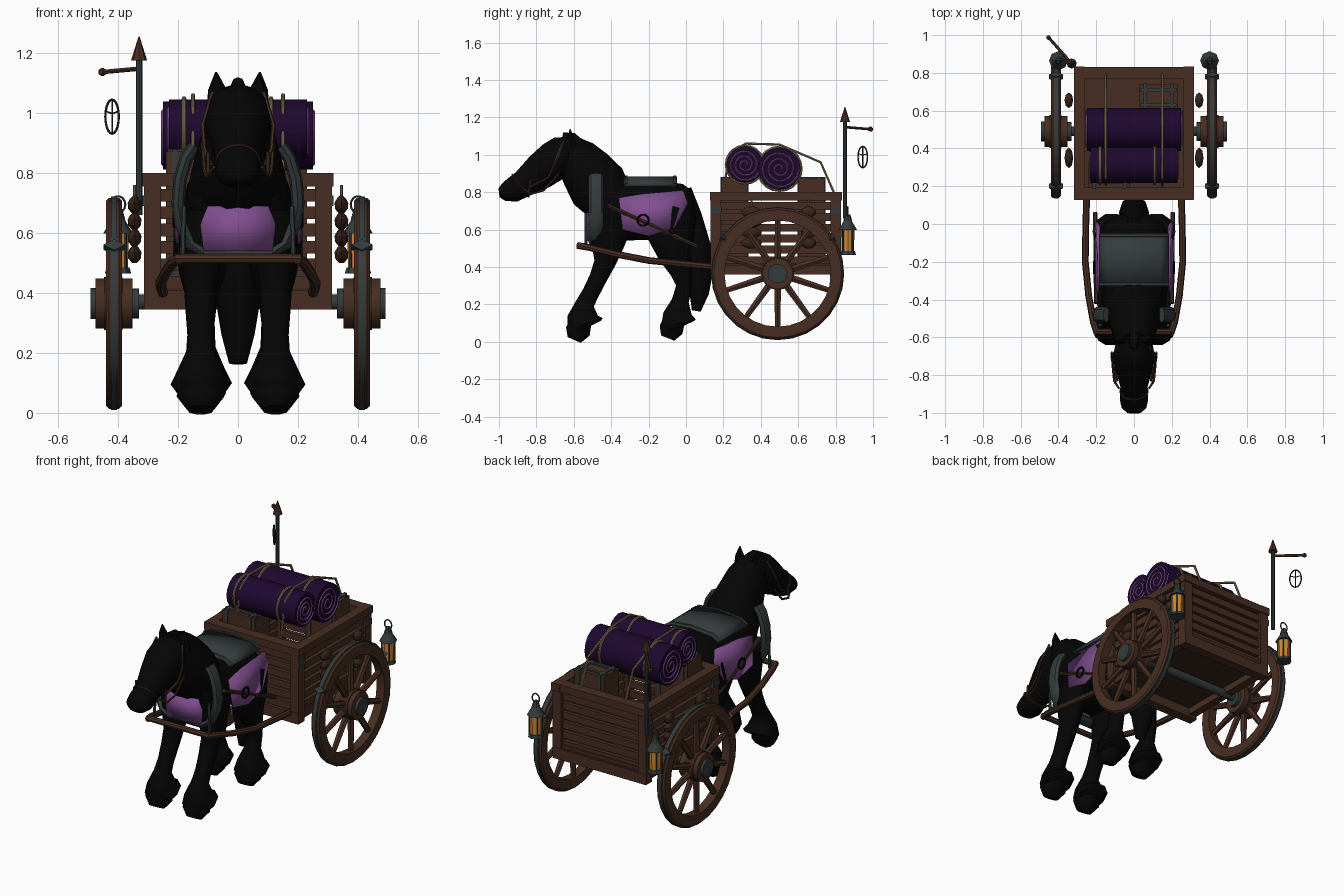
import bpy, bmesh, math
from mathutils import Vector

if "Cube" in bpy.data.objects:
    bpy.data.objects.remove(bpy.data.objects["Cube"])

X, Y, Z = Vector((1, 0, 0)), Vector((0, 1, 0)), Vector((0, 0, 1))


def material(name, rgb):
    m = bpy.data.materials.new(name)
    m.diffuse_color = (*rgb, 1)
    m.use_nodes = True
    m.node_tree.nodes["Principled BSDF"].inputs["Base Color"].default_value = m.diffuse_color
    return m


BLACK = material("coat black", (0.0015, 0.0015, 0.0015))
WOOD = material("wood brown", (0.062, 0.027, 0.016))
DARKWOOD = material("dark wood", (0.040, 0.018, 0.011))
IRON = material("slate iron", (0.034, 0.044, 0.045))
PURPLE = material("deep purple", (0.013, 0.0023, 0.028))
TRIM = material("roll edge purple", (0.18, 0.06, 0.23))
CLOTH = material("light purple", (0.22, 0.078, 0.28))
AMBER = material("amber glass", (0.62, 0.24, 0.035))
ROPE = material("rope tan", (0.23, 0.165, 0.085))


def finish(name, bm, mat, angle=40):
    bmesh.ops.recalc_face_normals(bm, faces=bm.faces[:])
    me = bpy.data.meshes.new(name)
    bm.to_mesh(me)
    bm.free()
    me.materials.append(mat)
    for p in me.polygons:
        p.use_smooth = True
    me.set_sharp_from_angle(angle=math.radians(angle))
    ob = bpy.data.objects.new(name, me)
    bpy.context.collection.objects.link(ob)
    return ob


def sweep(name, pts, mat, ref=X, n=8, closed=False, angle=40):
    """Skin elliptical rings (x, y, z, radius along ref, other radius) along a path."""
    bm = bmesh.new()
    P = [Vector(p[:3]) for p in pts]
    rings, N = [], len(P)
    for i, p in enumerate(pts):
        a, b = (P[i - 1], P[(i + 1) % N]) if closed else (P[max(i - 1, 0)], P[min(i + 1, N - 1)])
        t = (b - a).normalized()
        u = ref - t * ref.dot(t)
        if u.length < 0.05:
            u = Y - t * Y.dot(t) if abs(ref.x) > 0.5 else X - t * X.dot(t)
        u.normalize()
        v = t.cross(u)
        rings.append([bm.verts.new(P[i] + u * p[3] * math.cos(2 * math.pi * k / n)
                                   + v * p[4] * math.sin(2 * math.pi * k / n)) for k in range(n)])
    for i in range(N if closed else N - 1):
        r, q = rings[i], rings[(i + 1) % N]
        for k in range(n):
            bm.faces.new((r[k], r[(k + 1) % n], q[(k + 1) % n], q[k]))
    if not closed:
        bm.faces.new(rings[0])
        bm.faces.new(rings[-1])
    return finish(name, bm, mat, angle)


def tube(name, pts, r, mat, ref=X, n=6, closed=False):
    return sweep(name, [(*p, r, r) for p in pts], mat, ref, n, closed)


def rod(name, a, b, r1, r2, mat, n=12):
    return sweep(name, [(*a, r1, r1), (*b, r2, r2)], mat, X, n)


def ring(name, c, u, v, ru, rv, r, mat, n=20):
    c = Vector(c)
    pts = [c + u * ru * math.cos(2 * math.pi * k / n) + v * rv * math.sin(2 * math.pi * k / n) for k in range(n)]
    return tube(name, pts, r, mat, u.cross(v), 6, True)


def box(name, lo, hi, mat):
    bm = bmesh.new()
    bmesh.ops.create_cube(bm, size=1)
    for v in bm.verts:
        v.co = [(l + h) / 2 + c * abs(h - l) for l, h, c in zip(lo, hi, v.co)]
    return finish(name, bm, mat)


def plate(name, faces, thick, mat):
    bm = bmesh.new()
    for f in faces:
        bm.faces.new([bm.verts.new(p) for p in f])
    bmesh.ops.remove_doubles(bm, verts=bm.verts[:], dist=1e-5)
    ob = finish(name, bm, mat)
    m = ob.modifiers.new("thickness", "SOLIDIFY")
    m.thickness, m.offset = thick, 0
    return ob


def body(name, st, mat=BLACK, x=0, n=14):
    return sweep(name, [(x, *s) for s in st], mat, X, n, angle=50)


# Horse body, neck, head and tail: (y, z, half width, half depth)
body("torso", [(-.51, .69, .07, .08), (-.495, .69, .13, .135), (-.44, .72, .168, .18), (-.32, .70, .18, .163),
               (-.15, .70, .185, .157), (-.05, .70, .178, .155), (.01, .715, .15, .135), (.045, .72, .09, .09)])
body("neck", [(-.41, .75, .168, .14), (-.47, .83, .15, .165), (-.535, .92, .125, .145),
              (-.59, .99, .11, .12), (-.635, 1.05, .08, .075)])
body("head", [(-.60, 1.05, .06, .06), (-.645, 1.015, .10, .10), (-.70, .97, .112, .11), (-.78, .91, .095, .10),
              (-.87, .845, .07, .075), (-.93, .81, .075, .068), (-.975, .80, .065, .048), (-1.0, .797, .035, .025)])
body("tail", [(.0, .82, .04, .03), (.03, .68, .06, .055), (.06, .50, .08, .08), (.075, .38, .075, .075),
              (.07, .26, .055, .055), (.055, .165, .03, .025)], n=10)
body("mane", [(-.66, 1.10, .02, .02), (-.61, 1.09, .025, .03), (-.54, 1.03, .03, .03),
              (-.46, .94, .03, .03), (-.34, .86, .02, .02)], n=8)
for s in (-1, 1):
    body("front_leg", [(-.40, .66, .075, .13), (-.42, .51, .067, .09), (-.435, .42, .055, .06), (-.47, .34, .05, .05),
                       (-.51, .26, .044, .048), (-.54, .205, .048, .052), (-.552, .14, .078, .085),
                       (-.54, .095, .10, .105), (-.53, .075, .085, .09)], x=s * .125, n=10)
    body("front_hoof", [(-.56, .12, .06, .06), (-.578, .055, .08, .07), (-.598, .01, .045, .04)], x=s * .125, n=10)
    body("hind_leg", [(-.05, .72, .085, .11), (-.085, .57, .095, .14), (-.06, .46, .075, .09), (-.025, .37, .05, .06),
                      (-.01, .30, .042, .045), (-.03, .22, .045, .048), (-.045, .15, .075, .08),
                      (-.04, .10, .10, .10), (-.03, .078, .085, .088)], x=s * .12, n=10)
    body("hind_hoof", [(-.06, .12, .06, .06), (-.08, .065, .08, .068), (-.098, .02, .045, .04)], x=s * .12, n=10)
    sweep("ear", [(s * .062, -.61, 1.03, .042, .035), (s * .070, -.615, 1.08, .030, .022),
                  (s * .073, -.62, 1.137, .003, .003)], BLACK, X, 6)
    # Bridle straps and reins
    tube("cheek_strap", [(s * .085, -.655, 1.07), (s * .118, -.70, .96), (s * .112, -.735, .88), (s * .09, -.83, .83)], .007, WOOD)
    tube("rein", [(s * .08, -.87, .82), (s * .105, -.83, .79), (s * .112, -.76, .81), (s * .118, -.68, .90)], .006, WOOD)
    rod("bit_bar", (s * .10, -.84, .80), (s * .10, -.83, .87), .007, .007, WOOD, 6)
    # Side armour, strap and ring
    f = [(s * .192, -.36, .77), (s * .187, -.24, .79), (s * .185, -.015, .81), (s * .197, .01, .74), (s * .205, -.06, .61),
         (s * .203, -.20, .565), (s * .205, -.34, .60)]
    plate("side_armour", [f], .012, CLOTH)
    rod("hip_strap", (s * .20, -.42, .73), (s * .205, .06, .51), .012, .012, DARKWOOD, 6)
    ring("strap_ring", (s * .212, -.23, .65), Y, Z, .03, .03, .006, BLACK, 14)
    rod("hame_post", (s * .185, -.535, .50), (s * .18, -.535, .69), .009, .009, IRON, 6)
    # Shafts
    tube("shaft", [(s * .25, .16, .40), (s * .255, .0, .415), (s * .258, -.2, .435), (s * .24, -.38, .47),
                   (s * .215, -.52, .505), (s * .195, -.58, .515)], .018, WOOD, X, 8)
rod("shaft_crossbar", (-.21, -.57, .515), (.21, -.57, .515), .017, .017, WOOD, 8)
ring("noseband", (0, -.885, .835), X, Vector((0, -.6, .8)), .073, .074, .005, DARKWOOD)

# Chest armour, collar and saddle
plate("chest_armour", [[(0, -.535, .54), (s * .115, -.515, .54), (s * .125, -.512, .63), (s * .10, -.52, .69), (0, -.535, .69)]
                       for s in (-1, 1)], .01, CLOTH)
half = [(.145, .89), (.172, .85), (.193, .78), (.20, .70), (.19, .63), (.16, .565), (.11, .53)]
sweep("collar", [(x, -.48, z, .04, .022) for x, z in half] + [(-x, -.48, z, .04, .022) for x, z in half[::-1]], IRON, Y, 8)
prof = [(-.18, .835), (-.14, .862), (0, .875), (.14, .862), (.18, .835)]
plate("saddle_pad", [[(a[0], -.33, a[1]), (b[0], -.33, b[1]), (b[0], -.05, b[1]), (a[0], -.05, a[1])]
                     for a, b in zip(prof, prof[1:])], .02, IRON)
for y in (-.32, -.06):
    tube("saddle_rim", [(x, y, z + .002) for x, z in prof], .013, IRON, Y)

# Cart bed
box("cart_underside", (-.28, .15, .40), (.28, .82, .425), DARKWOOD)
box("cart_floor", (-.28, .15, .425), (.28, .82, .435), WOOD)
for y in (.16, .80):
    box("end_sill", (-.31, y - .03, .345), (.31, y + .03, .41), WOOD)
    box("end_top_rail", (-.315, y - .032, .755), (.315, y + .032, .80), WOOD)
    for i in range(6):
        z = .415 + i * .058
        box("end_slat", (-.28, y - .012, z), (.28, y + .012, z + .042), WOOD)
    for s in (-1, 1):
        box("corner_post", (s * .285 - .028, y - .028, .345), (s * .285 + .028, y + .028, .78), WOOD)
        box("corner_bracket", (s * .314 - .004, y - .03, .69), (s * .314 + .004, y + .03, .725), IRON)
for s in (-1, 1):
    box("side_sill", (s * .28 - .025, .13, .36), (s * .28 + .025, .83, .41), WOOD)
    box("side_top_rail", (s * .29 - .028, .13, .755), (s * .29 + .028, .835, .80), WOOD)
    for i in range(6):
        z = .415 + i * .058
        box("side_slat", (s * .29 - .012, .17, z), (s * .29 + .012, .79, z + .042), WOOD)
rod("axle", (-.40, .49, .37), (.40, .49, .37), .025, .025, IRON)

# Wheels
CY, CZ = .49, .365
for s in (-1, 1):
    def on(x, a, r):
        return (s * x, CY + r * math.cos(a), CZ + r * math.sin(a))
    segs = [2 * math.pi * k / 28 for k in range(28)]
    rim = [(x, r) for x, r in ((.387, .284), (.44, .284), (.44, .342), (.43, .352), (.397, .352), (.387, .342))]
    for nm, pr, mat in (("wheel_rim", rim, WOOD),
                        ("wheel_tyre", [(.403, .345), (.424, .345), (.424, .356), (.403, .356)], IRON)):
        bm = bmesh.new()
        rs = [[bm.verts.new(on(x, a, r)) for x, r in pr] for a in segs]
        for i in range(28):
            for k in range(len(pr)):
                j = (k + 1) % len(pr)
                bm.faces.new((rs[i - 1][k], rs[i - 1][j], rs[i][j], rs[i][k]))
        finish(nm, bm, mat)
    for k in range(10):
        a = math.pi * (k + .5) / 5
        rod("spoke", on(.413, a, .06), on(.413, a, .30), .021, .016, WOOD, 6)
    for d in (33, 147):
        a = math.radians(d)
        sweep("rim_clamp", [(*on(.413, a, .33), .036, .022), (*on(.413, a, .36), .036, .022)], IRON, X, 4)
    for nm, a, b, r, mat in (("hub", .352, .475, .083, WOOD), ("hub_band", .385, .447, .088, DARKWOOD),
                             ("hub_cap", .47, .492, .052, IRON), ("hub_collar", .33, .355, .05, IRON)):
        rod(nm, (s * a, CY, CZ), (s * b, CY, CZ), r, r, mat, 16)
    # Hanging strings of produce
    for y, ry in ((.35, 2.4), (.655, 1.8)):
        rod("produce_string", (s * .345, y, .50), (s * .345, y, .76), .005, .005, ROPE, 6)
        for z in (.53, .585, .64, .695):
            sweep("produce", [(s * .345, y, z + d, r, r * ry) for d, r in
                              ((-.03, .008), (-.015, .021), (.005, .023), (.02, .015), (.03, .005))], DARKWOOD, X, 8)
    # Lanterns
    lx, ly = s * .40, .865
    for nm, z1, z2, r1, r2, mat in (("lantern_base", .465, .485, .044, .038, IRON), ("lantern_glass", .485, .60, .033, .036, AMBER),
                                    ("lantern_roof", .598, .645, .05, .022, IRON), ("lantern_cap", .645, .68, .024, .014, IRON)):
        rod(nm, (lx, ly, z1), (lx, ly, z2), r1, r2, mat, 8)
    for k in range(4):
        a = math.pi * (k + .5) / 2
        c, d = math.cos(a) * .036, math.sin(a) * .036
        rod("lantern_bar", (lx + c, ly + d, .48), (lx + c, ly + d, .605), .005, .005, IRON, 5)
    ring("lantern_handle", (lx, ly, .695), X, Z, .024, .028, .004, IRON, 14)

# Bedrolls with spiral ends and rope bands
for cy, cz, r, hx, bands in ((.50, .925, .114, .25, (-.15, .15)), (.315, .947, .098, .23, (-.18, .11))):
    rod("bedroll", (-hx, cy, cz), (hx, cy, cz), r, r, PURPLE, 16)
    for s in (-1, 1):
        sp = [(s * hx, cy + q * math.cos(a), cz + q * math.sin(a))
              for a, q in ((k * math.pi / 7, .012 + (r - .02) * k / 42) for k in range(43))]
        tube("roll_spiral", sp, .006, TRIM, X, 4)
    for bx in bands:
        ring("roll_band", (bx, cy, cz), Y, Z, r + .003, r + .003, .008, ROPE)
for s in (-1, 1):
    x = s * .15
    tube("tie_rope", [(x, .20, .80), (x, .215, .90), (x, .245, 1.02), (x, .32, 1.06), (x, .50, 1.055),
                      (x, .72, .96), (x, .79, .80)], .007, ROPE)

# Crates with iron straps
for x1, x2, y1, y2 in ((-.24, -.02, .19, .33), (.03, .23, .60, .74)):
    box("crate", (x1, y1, .43), (x2, y2, .872), WOOD)
    for x in (x1 + .03, x2 - .03):
        box("crate_strap", (x - .009, y1 - .005, .43), (x + .009, y2 + .005, .88), IRON)
    for y in (y1 + .03, y2 - .03):
        box("crate_batten", (x1 + .005, y - .009, .86), (x2 - .005, y + .009, .88), IRON)

# Sign pole with arm and hanging ring
px, py = -.33, .85
rod("pole", (px, py, .66), (px, py, 1.19), .011, .011, IRON, 8)
rod("pole_tip", (px, py, 1.175), (px, py, 1.255), .027, .002, WOOD, 8)
rod("pole_arm", (px, py, 1.148), (-.45, .985, 1.137), .008, .008, WOOD, 6)
sweep("arm_knob", [(-.452, .987, 1.137 + d, r, r) for d, r in ((-.013, .005), (-.006, .013), (.006, .013), (.013, .005))], WOOD, X, 8)
c, u = Vector((-.42, .945, .988)), Vector((-.66, .75, 0))
ring("hanging_ring", c, u, Z, .034, .057, .004, DARKWOOD)
rod("ring_upright", c - Z * .057, c + Z * .057, .003, .003, DARKWOOD, 5)
for s in (-1, 1):
    rod("ring_fork", c + Z * .01, c + u * s * .032 + Z * .018, .003, .003, DARKWOOD, 5)
